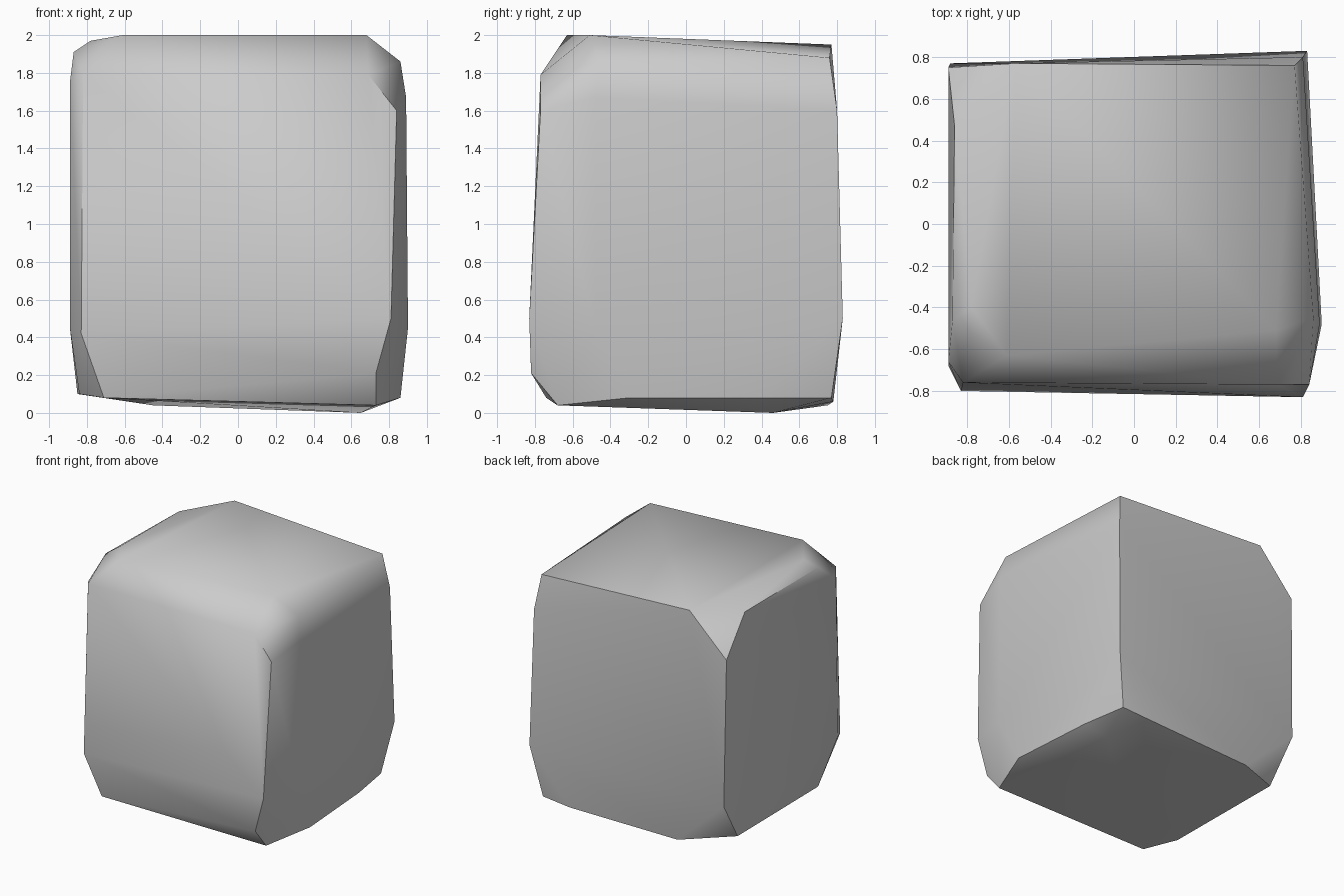
import bpy, bmesh, math

if "Cube" in bpy.data.objects:
    bpy.data.objects.remove(bpy.data.objects["Cube"])

# Corner points of the worn block, grouped by the corner they round off
CORNERS = [
    # top front left
    (-0.61, -0.63, 2.00), (-0.78, -0.40, 1.97), (-0.87, -0.46, 1.91),
    (-0.82, -0.76, 1.79), (-0.89, -0.66, 1.75),
    # top front right
    (0.68, -0.51, 2.00), (0.69, -0.77, 1.79), (0.84, -0.77, 1.60),
    (0.86, -0.45, 1.86), (0.89, -0.48, 1.67),
    # top back right
    (0.77, 0.76, 1.88), (0.81, 0.80, 1.60),
    # top back left
    (-0.57, 0.77, 1.95), (-0.86, 0.47, 1.90), (-0.89, 0.75, 1.62),
    # bottom front left
    (-0.83, -0.80, 0.42), (-0.71, -0.74, 0.08), (-0.84, -0.50, 0.10),
    (-0.89, -0.68, 0.45),
    # bottom front right
    (0.81, -0.83, 0.50), (0.73, -0.82, 0.21), (0.73, -0.68, 0.04),
    (0.86, -0.30, 0.08), (0.90, -0.48, 0.45),
    # bottom back right
    (0.83, 0.83, 0.50), (0.75, 0.77, 0.08), (0.81, 0.40, 0.08),
    (0.65, 0.46, 0.00), (0.50, 0.78, 0.06),
    # bottom back left
    (-0.88, 0.77, 0.43), (-0.85, 0.55, 0.10), (-0.45, 0.75, 0.04),
]

# Stone block: tight skin around the corner points
bm = bmesh.new()
for co in CORNERS:
    bm.verts.new(co)
hull = bmesh.ops.convex_hull(bm, input=bm.verts[:])
spare = {v for v in hull["geom_interior"] + hull["geom_unused"]
         if isinstance(v, bmesh.types.BMVert)}
bmesh.ops.delete(bm, geom=list(spare), context='VERTS')

# Merge nearly flat triangles into broad worn faces
bmesh.ops.dissolve_limit(bm, angle_limit=math.radians(2),
                         verts=bm.verts[:], edges=bm.edges[:])
bmesh.ops.recalc_face_normals(bm, faces=bm.faces[:])

mesh = bpy.data.meshes.new("stone_block")
bm.to_mesh(mesh)
bm.free()
block = bpy.data.objects.new("stone_block", mesh)
bpy.context.collection.objects.link(block)

# Plain grey stone
grey = bpy.data.materials.new("stone_grey")
grey.diffuse_color = (0.6, 0.6, 0.6, 1)
grey.use_nodes = True
grey.node_tree.nodes["Principled BSDF"].inputs["Base Color"].default_value = grey.diffuse_color
mesh.materials.append(grey)

# Soft worn bevels, crisp chips
block.select_set(True)
bpy.context.view_layer.objects.active = block
bpy.ops.object.shade_smooth_by_angle(angle=math.radians(45))
